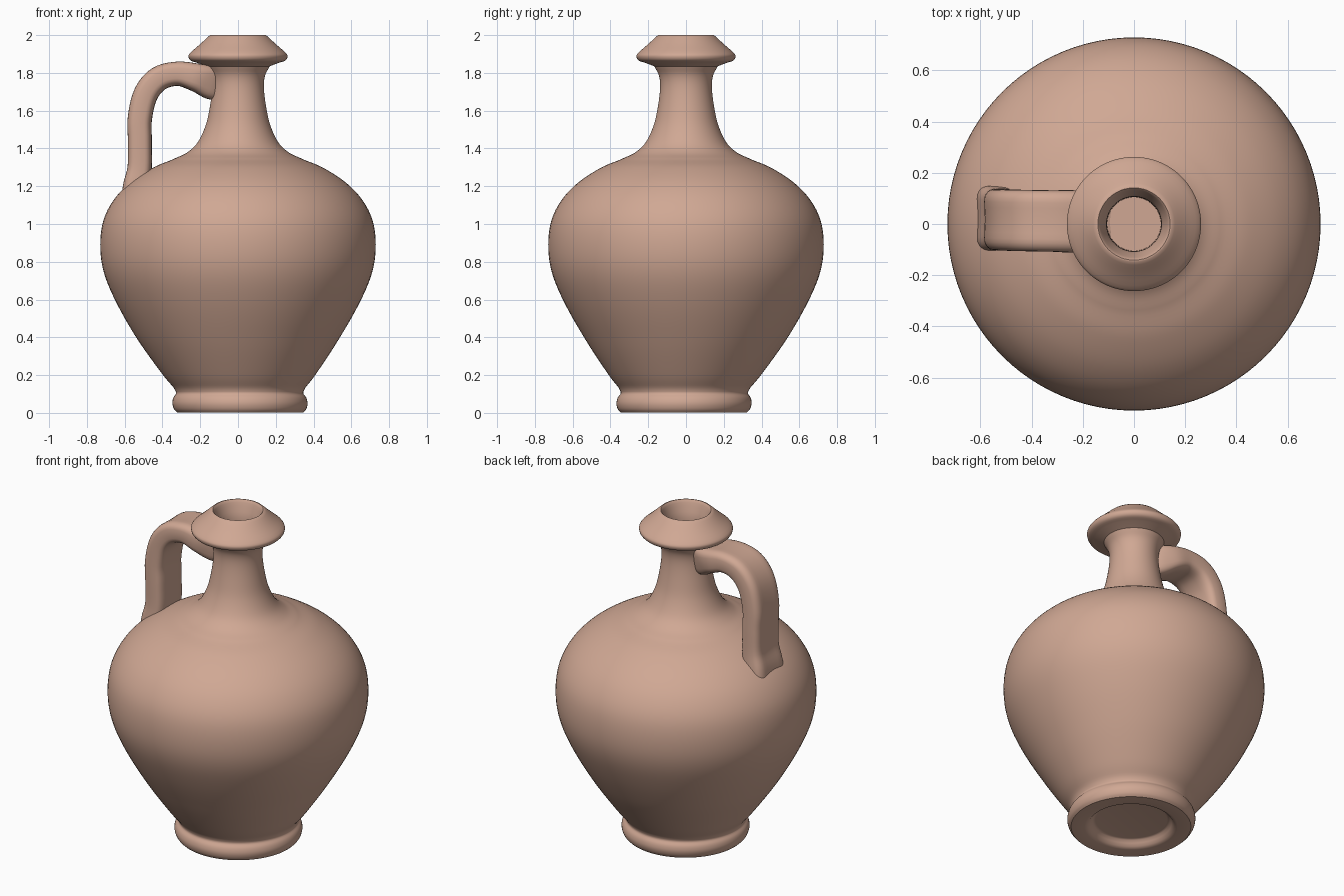
import bpy, bmesh, math
from mathutils import Vector

if "Cube" in bpy.data.objects:
    bpy.data.objects.remove(bpy.data.objects["Cube"])

clay = bpy.data.materials.new("terracotta clay")
clay.diffuse_color = (0.63, 0.39, 0.295, 1)
clay.use_nodes = True
clay.node_tree.nodes["Principled BSDF"].inputs["Base Color"].default_value = clay.diffuse_color


def smooth_path(pts, n):
    """Catmull-Rom through the points, n steps per span."""
    pts = [Vector(p) for p in pts]
    ext = [2 * pts[0] - pts[1]] + pts + [2 * pts[-1] - pts[-2]]
    out = []
    for i in range(1, len(ext) - 2):
        a, b, c, d = ext[i - 1:i + 3]
        for k in range(n):
            t = k / n
            out.append(0.5 * (2 * b + (c - a) * t + (2 * a - 5 * b + 4 * c - d) * t * t
                              + (3 * b - a - 3 * c + d) * t ** 3))
    return out + [pts[-1]]


def skin(name, rings):
    """Join closed rings of points into a capped smooth surface."""
    bm = bmesh.new()
    vs = [[bm.verts.new(p) for p in r] for r in rings]
    n = len(vs[0])
    for r0, r1 in zip(vs, vs[1:]):
        for j in range(n):
            k = (j + 1) % n
            bm.faces.new((r0[j], r0[k], r1[k], r1[j]))
    bm.faces.new(vs[0][::-1])
    bm.faces.new(vs[-1])
    bmesh.ops.recalc_face_normals(bm, faces=bm.faces)
    me = bpy.data.meshes.new(name)
    bm.to_mesh(me)
    bm.free()
    me.materials.append(clay)
    ob = bpy.data.objects.new(name, me)
    bpy.context.collection.objects.link(ob)
    bpy.ops.object.select_all(action='DESELECT')
    ob.select_set(True)
    bpy.context.view_layer.objects.active = ob
    bpy.ops.object.shade_smooth_by_angle(angle=math.radians(40))
    return ob


# Jug: recessed underside, foot ring, belly, neck, flared rim, mouth (radius, z)
under = [(0.20, 0.045), (0.215, 0.04), (0.238, 0.012), (0.26, 0.003)]
foot = [(0.335, 0.003), (0.35, 0.02), (0.358, 0.05), (0.352, 0.08), (0.338, 0.10),
        (0.337, 0.112)]
belly = [(0.35, 0.135), (0.41, 0.21), (0.53, 0.385), (0.637, 0.57), (0.706, 0.73),
         (0.729, 0.87), (0.715, 1.01), (0.66, 1.125), (0.57, 1.22), (0.45, 1.298),
         (0.345, 1.342)]
neck = [(0.337, 1.346), (0.27, 1.378), (0.215, 1.43), (0.172, 1.52), (0.149, 1.62),
        (0.137, 1.72), (0.143, 1.785), (0.168, 1.835)]
rim = [(0.215, 1.853), (0.25, 1.865), (0.262, 1.885), (0.254, 1.905), (0.205, 1.948),
       (0.16, 1.99)]
mouth = [(0.148, 2.0), (0.137, 1.997), (0.12, 1.95), (0.108, 1.90), (0.105, 1.82)]

profile = []
for part, n in ((under, 2), (foot, 3), (belly, 6), (neck, 5), (rim, 3), (mouth, 3)):
    profile += smooth_path(part, n)

SIDES = 96
rings = []
for r, z in profile:
    off = 0.012 * max(0, 1 - z / 0.4)      # foot sits slightly off axis
    rings.append([(off + r * math.cos(2 * math.pi * i / SIDES),
                   -off + r * math.sin(2 * math.pi * i / SIDES), z) for i in range(SIDES)])
skin("jug_body", rings)

# Strap handle: centre x, z, half thickness, half width
spine = [(-0.555, 1.10, 0.07, 0.13), (-0.542, 1.20, 0.072, 0.127), (-0.523, 1.30, 0.067, 0.12),
         (-0.522, 1.44, 0.066, 0.12), (-0.522, 1.56, 0.067, 0.12), (-0.490, 1.69, 0.068, 0.12),
         (-0.42, 1.772, 0.068, 0.12), (-0.32, 1.798, 0.067, 0.12), (-0.22, 1.778, 0.078, 0.12),
         (-0.14, 1.75, 0.09, 0.09), (-0.08, 1.735, 0.08, 0.05)]
path = smooth_path(spine, 5)
rings = []
for i, p in enumerate(path):
    a, b = path[max(i - 1, 0)], path[min(i + 1, len(path) - 1)]
    tx, tz = b[0] - a[0], b[1] - a[1]
    ln = math.hypot(tx, tz)
    nx, nz = -tz / ln, tx / ln             # outward side of the strap
    yc = 0.024 - 0.018 * i / len(path)
    ring = []
    for k in range(32):
        c, s = math.cos(math.tau * k / 32), math.sin(math.tau * k / 32)
        u = math.copysign(abs(c) ** 0.55, c) * p[2]
        v = math.copysign(abs(s) ** 0.55, s) * p[3]
        if u > 0:                          # shallow hollow along the outer face
            u -= 0.008 * max(0, 1 - (v / (0.7 * p[3])) ** 2)
        ring.append((p[0] + nx * u, yc + v, p[1] + nz * u))
    rings.append(ring)
skin("handle", rings)
